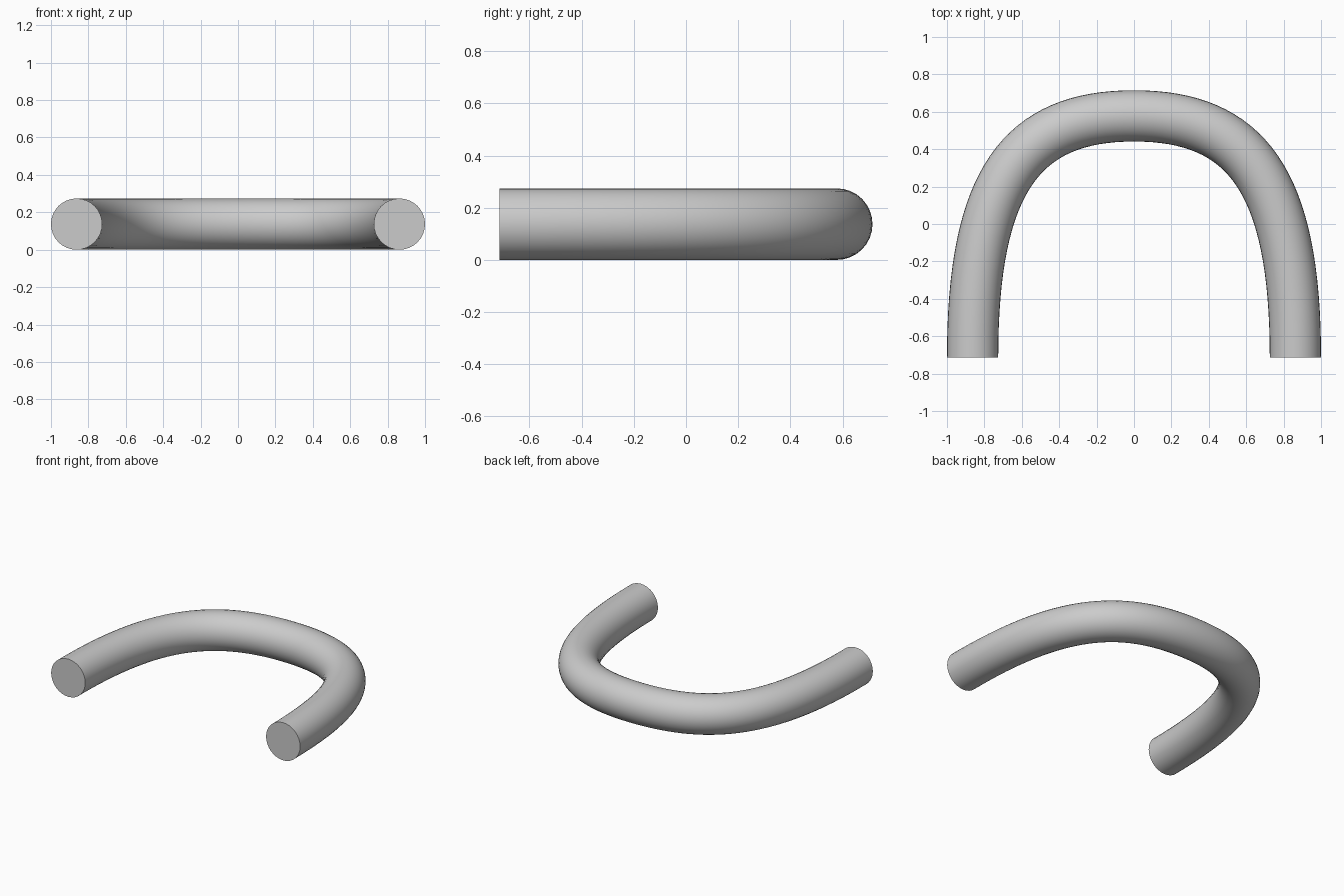
import bpy
import math

cube = bpy.data.objects.get("Cube")
if cube:
    bpy.data.objects.remove(cube, do_unlink=True)

RADIUS = 0.137
SIDE = 1 - RADIUS        # centreline x of the open ends
END_Y, BACK_Y = -0.715, 0.578

# Plain grey material
grey = bpy.data.materials.new("light grey")
grey.use_nodes = True
colour = (0.6, 0.6, 0.6, 1)
grey.diffuse_color = colour
grey.node_tree.nodes["Principled BSDF"].inputs["Base Color"].default_value = colour

# Arch-shaped centreline: left end, middle of the back, right end
curve = bpy.data.curves.new("bent_tube", "CURVE")
curve.dimensions = "3D"
curve.resolution_u = 32
curve.bevel_depth = RADIUS
curve.bevel_resolution = 14
curve.use_fill_caps = True
spline = curve.splines.new("BEZIER")
spline.bezier_points.add(2)
knots = [  # point, handle offset along the path
    ((SIDE, END_Y), (0, 0.95)),
    ((0, BACK_Y), (-0.6, 0)),
    ((-SIDE, END_Y), (0, -0.95)),
]
for knot, ((x, y), (dx, dy)) in zip(spline.bezier_points, knots):
    knot.handle_left_type = knot.handle_right_type = "FREE"
    knot.co = (x, y, RADIUS)
    knot.handle_left = (x - dx, y - dy, RADIUS)
    knot.handle_right = (x + dx, y + dy, RADIUS)

# Round tube with flat end caps
tube = bpy.data.objects.new("bent_tube", curve)
bpy.context.collection.objects.link(tube)
bpy.ops.object.select_all(action="DESELECT")
tube.select_set(True)
bpy.context.view_layer.objects.active = tube
bpy.ops.object.convert(target="MESH")
tube = bpy.context.object

# Weld the caps to the wall and keep their rims sharp
bpy.ops.object.mode_set(mode="EDIT")
bpy.ops.mesh.select_all(action="SELECT")
bpy.ops.mesh.remove_doubles(threshold=0.0001)
bpy.ops.mesh.normals_make_consistent(inside=False)
bpy.ops.object.mode_set(mode="OBJECT")
tube.data.materials.clear()
tube.data.materials.append(grey)
bpy.ops.object.shade_smooth_by_angle(angle=math.radians(40))
